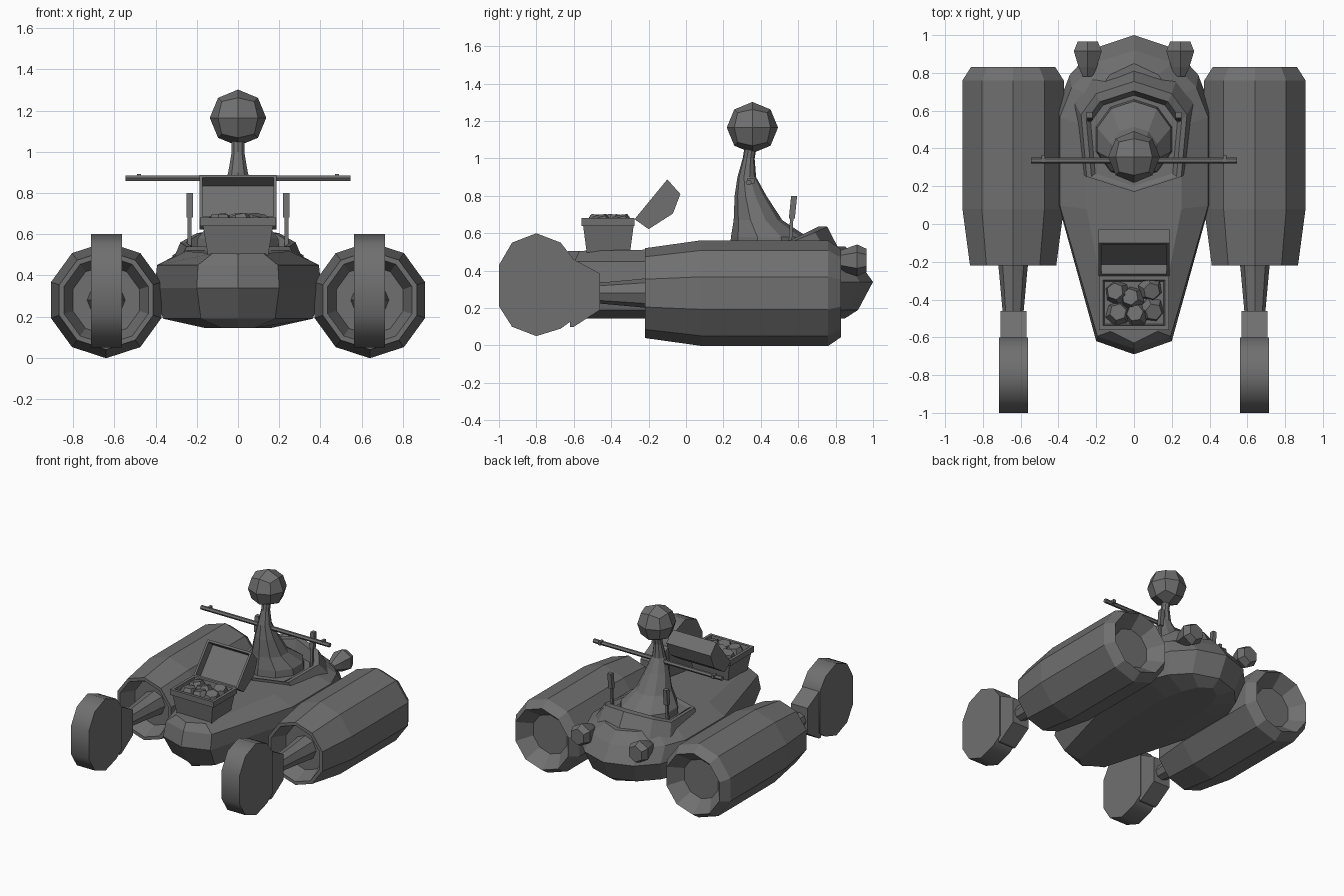
import bpy, bmesh, random
from math import sin, cos, pi, radians
from mathutils import Vector, Matrix

if "Cube" in bpy.data.objects:
    bpy.data.objects.remove(bpy.data.objects["Cube"])

random.seed(4)
grey = bpy.data.materials.new("dark_grey")
grey.diffuse_color = (.16, .16, .16, 1)
grey.use_nodes = True
grey.node_tree.nodes["Principled BSDF"].inputs["Base Color"].default_value = grey.diffuse_color


def finish(name, bm):
    bmesh.ops.recalc_face_normals(bm, faces=bm.faces)
    mesh = bpy.data.meshes.new(name)
    bm.to_mesh(mesh)
    bm.free()
    mesh.materials.append(grey)
    ob = bpy.data.objects.new(name, mesh)
    bpy.context.collection.objects.link(ob)
    return ob


def smooth(ob, angle):
    bpy.ops.object.select_all(action='DESELECT')
    bpy.context.view_layer.objects.active = ob
    ob.select_set(True)
    bpy.ops.object.shade_smooth_by_angle(angle=radians(angle))


def loft(name, rings):
    """Skin a list of equal-length point loops and cap both ends."""
    bm = bmesh.new()
    loops = [[bm.verts.new(p) for p in r] for r in rings]
    n = len(loops[0])
    for a, b in zip(loops, loops[1:]):
        for i in range(n):
            j = (i + 1) % n
            bm.faces.new((a[i], a[j], b[j], b[i]))
    bm.faces.new(loops[0])
    bm.faces.new(loops[-1])
    return finish(name, bm)


def turn_y(name, x, z, prof, n=10):
    """Lathe (y, radius) pairs around an axis parallel to y."""
    return loft(name, [[(x + r * sin(2 * pi * i / n), y, z + r * cos(2 * pi * i / n))
                        for i in range(n)] for y, r in prof])


def prism(name, x0, x1, prof):
    """Extrude a (y, z) profile along x."""
    return loft(name, [[(x, y, z) for y, z in prof] for x in (x0, x1)])


def rect(hx, y0, y1, z):
    return [(-hx, y0, z), (hx, y0, z), (hx, y1, z), (-hx, y1, z)]


def mirrored(half):
    """Complete a half outline running from the rear centre to the front centre."""
    return half + [(-p[0],) + tuple(p[1:]) for p in half[-2:0:-1]]


# Hull: one plan outline, squeezed at each height
plan = mirrored([(0, -.69), (.2, -.62), (.405, .12), (.405, .62), (.34, .79), (.21, .93), (0, 1)])


def hull_ring(z, s, y0, y1, crown=0):
    return [(x * s, y0 + (y + .69) / 1.69 * (y1 - y0), z + crown * (y + .69)) for x, y in plan]


loft("hull", [hull_ring(.145, .4, -.56, .85), hull_ring(.19, .9, -.6, .92),
              hull_ring(.34, 1, -.69, 1), hull_ring(.45, .97, -.66, .92),
              hull_ring(.505, .62, -.63, .85, .015)])

# Cockpit collar, rising toward the nose
collar = mirrored([(0, .17, .54), (.25, .25, .54), (.28, .58, .56), (.2, .69, .605), (0, .755, .635)])


def collar_ring(k, shift=0, z=None):
    return [(x * k, .46 + (y - .46) * k + shift, z or h) for x, y, h in collar]


loft("cockpit_collar", [collar_ring(1.12, .045, .48), collar_ring(1),
                        collar_ring(.9, -.02), collar_ring(.82, -.02, .53)])

# Rider: leaning pawn-shaped body and faceted head
body = [(.5, .45, .215), (.58, .445, .205), (.67, .385, .13), (.8, .345, .085),
        (.9, .325, .05), (1.0, .335, .032), (1.06, .345, .032)]
loft("rider_body", [[(r * sin(2 * pi * i / 10), y + r * cos(2 * pi * i / 10), z)
                     for i in range(10)] for z, y, r in body])
bm = bmesh.new()
bmesh.ops.create_cube(bm, size=1)
bmesh.ops.subdivide_edges(bm, edges=bm.edges, cuts=1, use_grid_fill=True)
for v in bm.verts:
    v.co = v.co.normalized() * .137 + Vector((0, .355, 1.165))
finish("rider_head", bm)

# Cross bar with small end catches
loft("cross_bar", [[(x, .335 + .016 * cos(pi * i / 3), .872 + .016 * sin(pi * i / 3))
                    for i in range(6)] for x in (-.545, .545)])

for s, side in ((1, "right"), (-1, "left")):
    loft(side + "_bar_catch", [[(s * x, y, z) for x, y in ((.47, .325), (.49, .325), (.49, .365), (.47, .365))]
                               for z in (.865, .892)])

    # Engine drum with recessed intake and recessed rear
    turn_y(side + "_engine", s * .64, .28,
           [(-.1, .17), (-.22, .215), (-.22, .24), (.08, .282), (.76, .282), (.83, .235), (.73, .15)])

    # Strut, bracket and wheel in front of the engine
    turn_y(side + "_strut", s * .64, .28, [(-.08, .095), (-.25, .075), (-.47, .055)], 8)
    prism(side + "_bracket", s * .568, s * .708, [(-.62, .46), (-.6, .46), (-.46, .385),
                                                 (-.46, .19), (-.6, .1), (-.62, .1)])
    wheel = prism(side + "_wheel", s * .562, s * .714,
                  [(-1, .21), (-1, .43), (-.93, .55), (-.8, .6), (-.67, .55), (-.6, .46),
                   (-.6, .14), (-.67, .09), (-.8, .05), (-.93, .1)])
    smooth(wheel, 60)

    # Control lever and its grip
    for part, w, z0, z1, y in (("lever", .009, .5, .69, .56), ("grip", .016, .68, .8, .572)):
        loft(side + "_" + part, [[(s * .235 + a * w, y + b * w + dy, z)
                                  for a, b in ((-1, -1), (1, -1), (1, 1), (-1, 1))]
                                 for z, dy in ((z0, -.006), (z1, .006))])

    # Headlamp
    turn_y(side + "_headlamp", s * .245, .455, [(.78, .03), (.83, .055), (.915, .085), (.965, .062)], 6)

# Chest with tapered body and open rim
loft("chest_body", [rect(.145, -.53, -.3, .49), rect(.17, -.55, -.28, .64),
                    rect(.185, -.56, -.275, .64), rect(.185, -.56, -.275, .682),
                    rect(.163, -.538, -.297, .682), rect(.155, -.53, -.305, .64)])

# Chunky six-sided stones filling the chest
for i, (x, y) in enumerate([(-.095, -.36), (-.015, -.39), (.09, -.35), (-.085, -.47), (.01, -.475), (.1, -.46)]):
    bm = bmesh.new()
    bmesh.ops.create_cone(bm, segments=6, radius1=.068, radius2=.045, depth=.055, cap_ends=True)
    bmesh.ops.transform(bm, verts=bm.verts, matrix=Matrix.Translation((x, y, .665)) @
                        Matrix.Rotation(random.uniform(-.25, .25), 4, 'X') @
                        Matrix.Rotation(random.uniform(-.25, .25), 4, 'Y') @
                        Matrix.Rotation(random.uniform(0, 3), 4, 'Z'))
    finish("stone_%d" % (i + 1), bm)

# Barrel lid standing open, with a hollow inner face
lid = [(-.275, .675), (-.1, .888), (-.03, .81), (-.07, .705), (-.2, .622)]
bm = bmesh.new()
ends = [[bm.verts.new((x, y, z)) for y, z in lid] for x in (-.187, .187)]
faces = [bm.faces.new(e) for e in ends]
for i in range(5):
    j = (i + 1) % 5
    faces.append(bm.faces.new((ends[0][i], ends[0][j], ends[1][j], ends[1][i])))
inner = faces[2]
bmesh.ops.recalc_face_normals(bm, faces=bm.faces)
bm.normal_update()
bmesh.ops.inset_region(bm, faces=[inner], thickness=.022)
out = bmesh.ops.extrude_discrete_faces(bm, faces=[inner])["faces"]
bmesh.ops.translate(bm, verts=out[0].verts, vec=(0, .05, -.041))
finish("chest_lid", bm)
